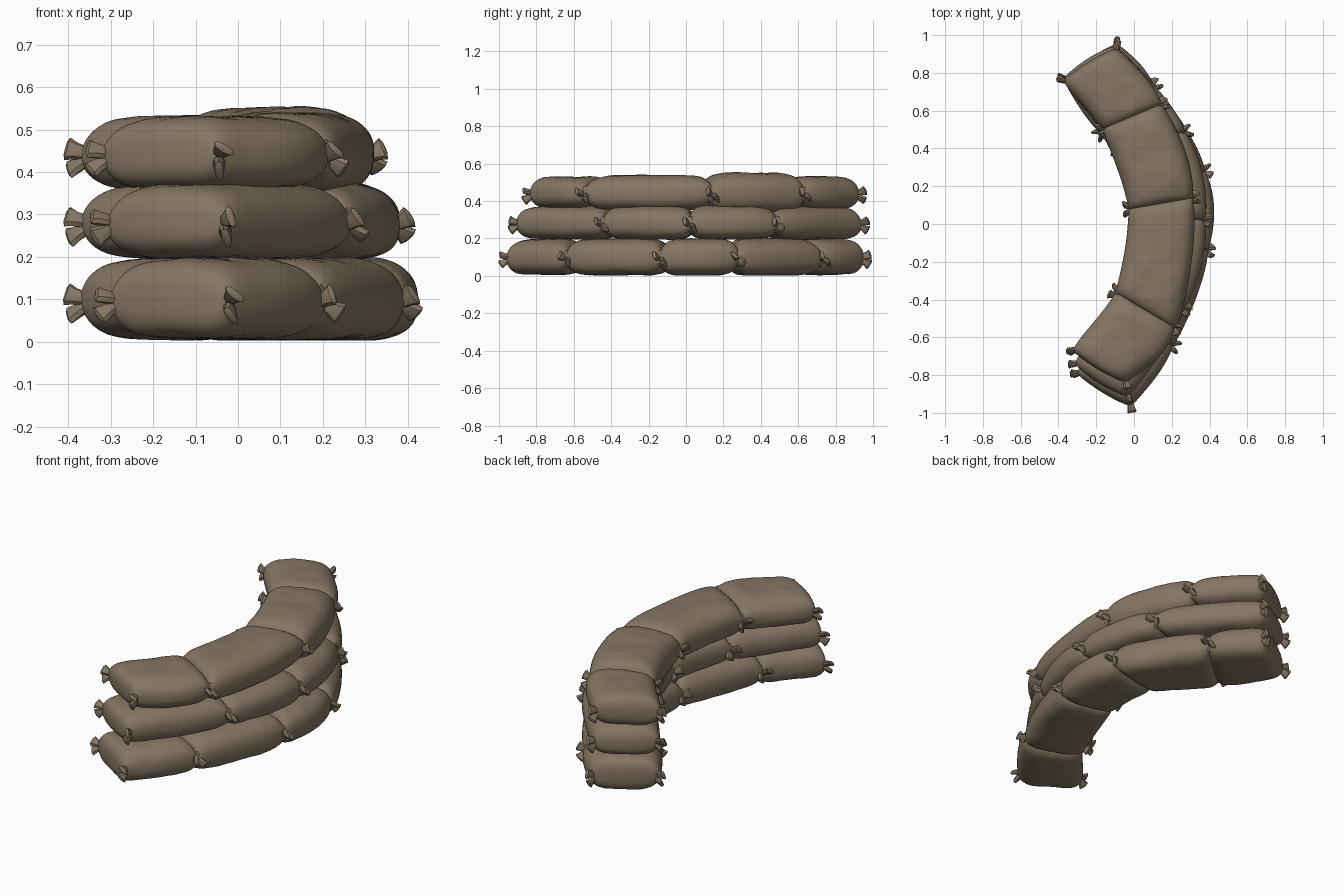
import bpy, bmesh, math, random
from mathutils import Vector, noise

if "Cube" in bpy.data.objects:
    bpy.data.objects.remove(bpy.data.objects["Cube"])

random.seed(4)
burlap = bpy.data.materials.new("brown burlap")
burlap.diffuse_color = (0.235, 0.18, 0.125, 1)
burlap.use_nodes = True
burlap.node_tree.nodes["Principled BSDF"].inputs["Base Color"].default_value = burlap.diffuse_color

# Layers: middle height, half thickness of each bag, inner and outer corner of each joint
LAYERS = [
    ("bottom", 0.102, [0.094, 0.098, 0.098, 0.1, 0.096],
     [(-.31, -.79), (-.10, -.53), (.07, -.08), (.05, .22), (-.18, .48), (-.38, .77)],
     [(-.015, -.97), (.21, -.645), (.395, -.14), (.38, .28), (.11, .735), (-.09, .96)]),
    ("middle", 0.285, [0.09, 0.09, 0.09, 0.09],
     [(-.32, -.74), (-.05, -.33), (.04, .04), (-.10, .40), (-.38, .77)],
     [(-.025, -.92), (.27, -.45), (.38, .02), (.275, .49), (-.09, .95)]),
    ("top", 0.445, [0.086, 0.094, 0.106, 0.088],
     [(-.33, -.67), (-.10, -.36), (-.03, .08), (-.17, .50), (-.38, .76)],
     [(-.04, -.845), (.22, -.55), (.315, .14), (.15, .635), (-.09, .935)]),
]


def spline(pts, t):
    """Smooth curve through the joints, t counted in joints."""
    p = [Vector(q) for q in pts]
    p = [2 * p[0] - p[1]] + p + [2 * p[-1] - p[-2]]
    k = max(0, min(len(pts) - 2, math.floor(t)))
    a, b, c, d = p[k:k + 4]
    f = t - k
    return 0.5 * (2 * b + (c - a) * f + (2 * a - 5 * b + 4 * c - d) * f * f
                  + (3 * b - a - 3 * c + d) * f ** 3)


def puff(t, n, m):
    return max(0.0, 1 - abs(t) ** n) ** (1 / m)


def finish(bm, name, angle):
    bmesh.ops.remove_doubles(bm, verts=bm.verts, dist=1e-5)
    bmesh.ops.recalc_face_normals(bm, faces=bm.faces)
    me = bpy.data.meshes.new(name)
    bm.to_mesh(me)
    bm.free()
    me.materials.append(burlap)
    ob = bpy.data.objects.new(name, me)
    bpy.context.collection.objects.link(ob)
    bpy.ops.object.select_all(action='DESELECT')
    ob.select_set(True)
    bpy.context.view_layer.objects.active = ob
    bpy.ops.object.shade_smooth_by_angle(angle=math.radians(angle))
    return ob


def bag(name, inner, outer, k, last, zc, h):
    """Stuffed pillow following the arc between joints k and k+1."""
    NU, NV = 40, 32
    t0 = k - (0.02 if k else 0)
    t1 = k + 1 + (0.02 if k < last else 0)
    bm = bmesh.new()
    for side in (1, -1):
        grid = []
        for i in range(NU + 1):
            u = -math.cos(math.pi * i / NU)
            row = []
            for j in range(NV + 1):
                v = -math.cos(math.pi * j / NV)
                # edges bow gently, corners are drawn in
                free = (k == 0 and u < 0) or (k == last and u > 0)
                uu = u * (1 + (0.07 * (1 - v * v) * abs(u) if free else 0) - 0.03 * abs(v) ** 8)
                vv = v * (1 + 0.05 * (1 - u * u) - 0.03 * abs(u) ** 8)
                t = t0 + (t1 - t0) * (uu + 1) / 2
                a, b = spline(inner, t), spline(outer, t)
                p = a + (b - a) * (vv + 1) / 2
                # upper half slopes to the seam, lower half is boxier
                f = puff(u, 7, 2.8) * puff(v, 3.2 if side > 0 else 4.2, 2.4)
                q = Vector((p.x, p.y, zc))
                w = noise.noise(q * 9 + Vector((0, 0, side * 3)))
                w += 0.6 * noise.noise(q * 22 + Vector((5, 0, side * 3)))
                z = zc + side * h * f * (1 + 0.05 * w)
                # seam droops and wanders a little
                z += (1 - f) * (0.014 * noise.noise(q * 6) - 0.008)
                row.append(bm.verts.new((p.x, p.y, max(0.003, z))))
            grid.append(row)
        for i in range(NU):
            for j in range(NV):
                bm.faces.new((grid[i][j], grid[i + 1][j], grid[i + 1][j + 1], grid[i][j + 1]))
    finish(bm, name, 60)


def tassel(bm, pos, d):
    """Tied corner: a narrow neck, a knot and a flared flat tail."""
    d = d.normalized()
    s = d.cross(Vector((0, 0, 1))).normalized()
    n = s.cross(d)
    tw = random.uniform(0.5, 1.7)
    s, n = s * math.cos(tw) + n * math.sin(tw), n * math.cos(tw) - s * math.sin(tw)
    prof = [(-.03, .034, .030), (-.012, .028, .024), (.002, .014, .012), (.010, .018, .015),
            (.028, .021, .014), (.046, .028, .011), (.051, .016, .005)]
    rings = [[bm.verts.new(pos + d * x + s * a * math.cos(m * math.pi / 4)
                           + n * b * math.sin(m * math.pi / 4)) for m in range(8)]
             for x, a, b in prof]
    for r0, r1 in zip(rings, rings[1:]):
        for m in range(8):
            bm.faces.new((r0[m], r0[m - 1], r1[m - 1], r1[m]))
    bm.faces.new(rings[0])
    bm.faces.new(rings[-1])


for name, zc, thick, inner, outer in LAYERS:
    last = len(thick) - 1
    for k, h in enumerate(thick):
        bag(f"{name}_sandbag_{k + 1}", inner, outer, k, last, zc, h)
    # Tied corners: a spread pair of tails at every corner and joint
    bm = bmesh.new()
    for k in range(last + 2):
        for pts, other in ((inner, outer), (outer, inner)):
            c = spline(pts, k).to_3d()
            across = (c - spline(other, k).to_3d()).normalized()
            along = (spline(pts, k + .1) - spline(pts, k - .1)).to_3d().normalized()
            c.z = zc - 0.01
            for g in (-1, 1):
                if k in (0, last + 1):
                    e = -along if k == 0 else along
                    tassel(bm, c - across * 0.016 - e * 0.014 + Vector((0, 0, g * .008)),
                           across * (0.7 + .15 * g) + e * 0.7 + Vector((0, 0, .4 * g - .1)))
                else:
                    tassel(bm, c + along * g * 0.01 - across * 0.014,
                           across * 0.7 + along * g * 0.3 + Vector((0, 0, -.45 * g - .1)))
    finish(bm, f"{name}_tied_corners", 40)
